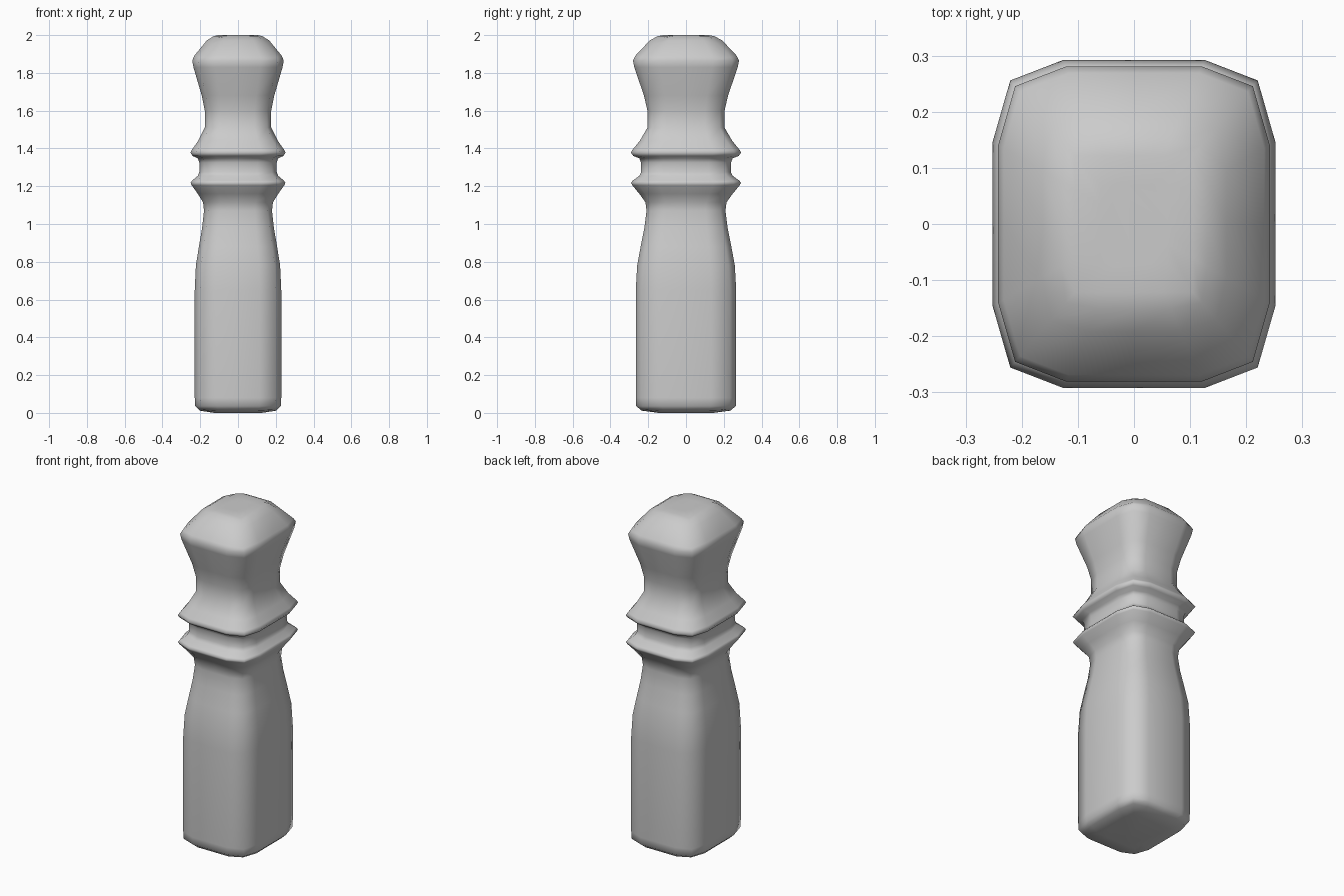
import bpy, bmesh

RATIO = 1.16  # depth / width of every cross-section

# Profile: (z, half width in x, corner rounding, extra z at corners)
PROFILE = [
    (0.0, 0.125, 1.0, 0.0),
    (0.012, 0.203, 0.88, 0.004),
    (0.036, 0.227, 0.875, 0.0),
    (0.08, 0.229, 0.875, 0.0),
    (0.65, 0.229, 0.875, 0.0),
    (0.78, 0.223, 0.875, 0.0),
    (0.88, 0.207, 0.875, 0.0),
    (0.98, 0.190, 0.875, 0.0),
    (1.07, 0.180, 0.875, 0.0),
    (1.115, 0.185, 0.875, 0.0),
    (1.16, 0.213, 0.875, 0.0),
    (1.205, 0.245, 0.875, 0.0),
    (1.218, 0.251, 0.875, 0.0),
    (1.23, 0.243, 0.875, 0.0),
    (1.255, 0.213, 0.875, 0.0),
    (1.275, 0.205, 0.875, 0.0),
    (1.325, 0.205, 0.875, 0.0),
    (1.348, 0.213, 0.875, 0.0),
    (1.360, 0.240, 0.875, 0.0),
    (1.378, 0.252, 0.875, 0.0),
    (1.395, 0.243, 0.875, 0.0),
    (1.44, 0.211, 0.875, 0.0),
    (1.51, 0.176, 0.875, 0.0),
    (1.60, 0.176, 0.875, 0.0),
    (1.68, 0.192, 0.875, 0.0),
    (1.83, 0.236, 0.875, 0.0),
    (1.865, 0.242, 0.875, 0.0),
    (1.89, 0.232, 0.875, -0.005),
    (1.972, 0.165, 0.89, -0.02),
    (1.994, 0.130, 0.93, -0.012),
    (2.0, 0.105, 1.0, -0.006),
    (2.0, 0.06, 1.0, 0.0),
]


def ring_points(k):
    """16 points of a rounded unit square, corners pulled in to k."""
    pts = []
    quarter = [(1, 0), (1, 0.5), (k, k), (0.5, 1)]
    for _ in range(4):
        pts += quarter
        quarter = [(-y, x) for x, y in quarter]
    return pts


# Post: rings lofted along the profile and capped
bm = bmesh.new()
rings = []
for z, a, k, dz in PROFILE:
    rings.append([bm.verts.new((x * a, y * a * RATIO, z + (dz if i % 4 == 2 else 0)))
                  for i, (x, y) in enumerate(ring_points(k))])
for lo, hi in zip(rings, rings[1:]):
    for i in range(16):
        j = (i + 1) % 16
        bm.faces.new((lo[i], lo[j], hi[j], hi[i]))
bm.faces.new(rings[0][::-1])
bm.faces.new(rings[-1])
bmesh.ops.recalc_face_normals(bm, faces=bm.faces)
for f in bm.faces:
    f.smooth = True

mesh = bpy.data.meshes.new("turned_post")
bm.to_mesh(mesh)
bm.free()
post = bpy.data.objects.new("turned_post", mesh)
bpy.context.collection.objects.link(post)
